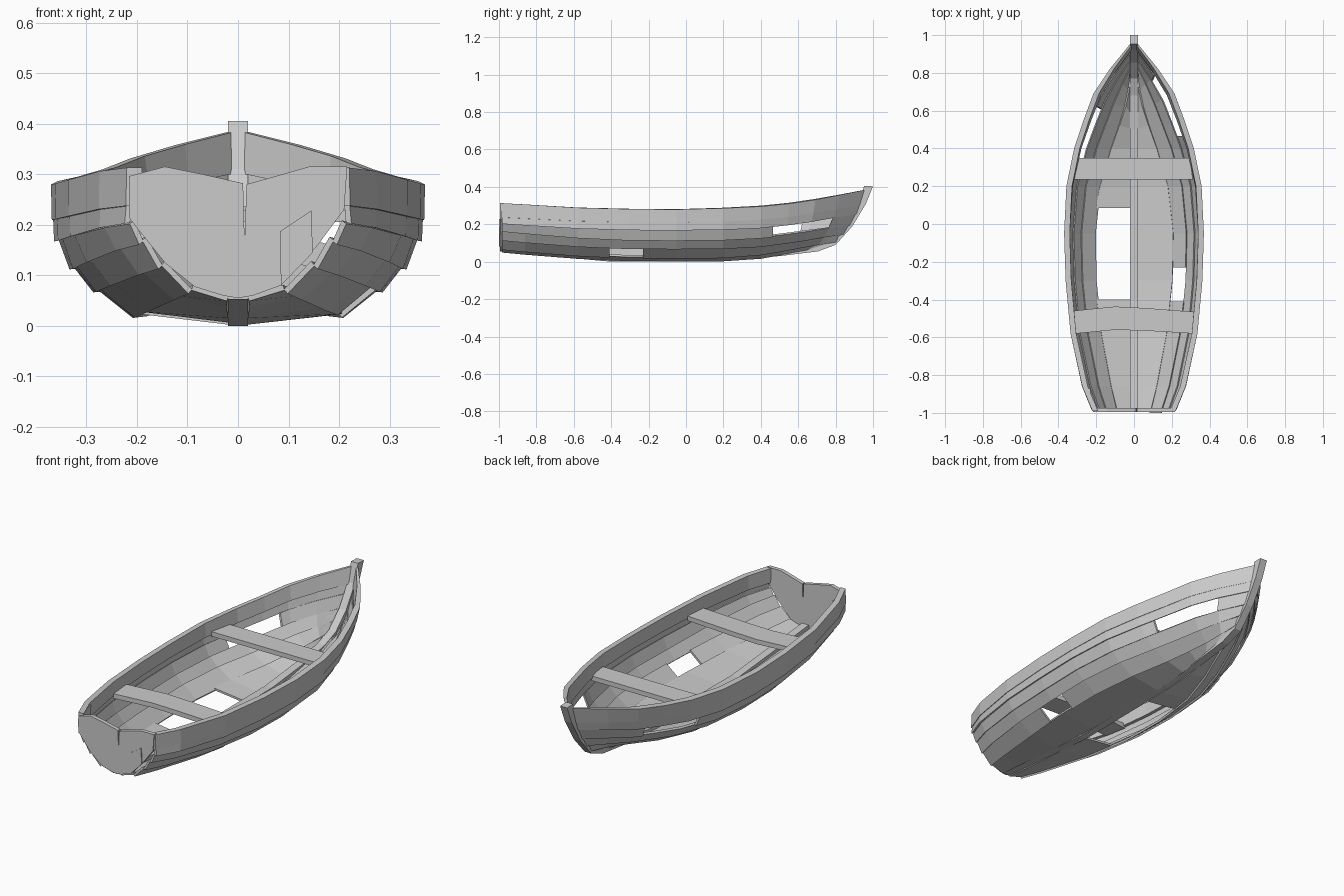
import bpy, bmesh
from mathutils import Vector

if "Cube" in bpy.data.objects:
    bpy.data.objects.remove(bpy.data.objects["Cube"])

def table(rows, y):
    """Linear interpolation through (y, value...) rows."""
    if y <= rows[0][0]:
        return rows[0][1:]
    for a, b in zip(rows, rows[1:]):
        if y <= b[0]:
            t = (y - a[0]) / (b[0] - a[0])
            return [p + (q - p) * t for p, q in zip(a[1:], b[1:])]
    return rows[-1][1:]

# Hull stations: y, half width, bottom z, sheer z
STATIONS = [(-.99, .208, .060, .313), (-.86, .262, .048, .306), (-.58, .324, .026, .289),
            (-.3, .350, .012, .282), (-.05, .358, .012, .280), (.2, .346, .013, .287),
            (.4, .305, .026, .297), (.55, .255, .044, .312), (.69, .202, .058, .333),
            (.82, .117, .064, .358), (.95, .014, .066, .384)]
# Plank-line profiles as fractions of half width and of height
STERN = [.09, .40, .67, .85, .97, 1, 1], [0, .08, .26, .45, .58, .70, 1]
MID = [.04, .55, .76, .88, .96, .99, 1], [0, .08, .26, .41, .60, .74, 1]
BOW = [.06, .20, .50, .72, .86, .94, 1], [0, .12, .25, .40, .59, .74, 1]
STEM_Y = [.72, .80, .84, .875, .91, .93, .955]

def line(k, y):
    """Point on plank line k (0 keel .. 6 sheer)."""
    w, zb, zt = table(STATIONS, y)
    rows = [(s, p[0][k], p[1][k]) for s, p in
            ((-1, STERN), (-.4, MID), (.1, MID), (.7, BOW))]
    fx, fz = table(rows, y)
    yy = y if y < .45 else .45 + (y - .45) * (STEM_Y[k] - .45) / .5
    return Vector((max(w * fx, .012), yy, zb + (zt - zb) * fz))

def param(k, y):
    """Station parameter for a real y on line k."""
    return y if y < .45 else .45 + (y - .45) * .5 / (STEM_Y[k] - .45)

def make(name, verts, faces):
    bm = bmesh.new()
    vs = [bm.verts.new(v) for v in verts]
    for f in faces:
        bm.faces.new([vs[i] for i in f])
    bmesh.ops.recalc_face_normals(bm, faces=bm.faces)
    me = bpy.data.meshes.new(name)
    bm.to_mesh(me)
    bm.free()
    ob = bpy.data.objects.new(name, me)
    bpy.context.collection.objects.link(ob)
    return ob

def plank(name, k, side, y0, y1, inner=0, outer=.011, lap=.010):
    ys = [y0] + [s[0] for s in STATIONS if y0 + .01 < s[0] < y1 - .01] + [y1]
    verts, faces = [], []
    for y in ys:
        a, b = line(k, y), line(k + 1, y)
        d = b - a
        n = Vector((d.z, 0, -d.x)).normalized()
        s = 1 if y < .7 else 1 - .6 * (y - .7) / .25
        top = b + d * .06 if k < 5 else b
        for p, o in ((a, outer + lap), (top, outer), (top, inner), (a, inner + lap)):
            q = p + n * o * s
            verts.append((q.x * side, q.y, max(q.z, .002)))
    for i in range(len(ys) - 1):
        for j in range(4):
            m = (j + 1) % 4
            faces.append((4 * i + j, 4 * i + m, 4 * i + 4 + m, 4 * i + 4 + j))
    e = len(verts) - 4
    faces += [(0, 1, 2, 3), (e, e + 1, e + 2, e + 3)]
    return make(name, verts, faces)

def prism(name, pts, axis, lo, hi):
    """Extrude a 2D outline along one axis."""
    def put(p, h):
        return [(h, *p), (p[0], h, p[1]), (*p, h)][axis]
    n = len(pts)
    verts = [put(p, lo) for p in pts] + [put(p, hi) for p in pts]
    faces = [tuple(range(n)), tuple(range(n, 2 * n))]
    faces += [(i, (i + 1) % n, n + (i + 1) % n, n + i) for i in range(n)]
    return make(name, verts, faces)

# Clinker planks, with missing lengths in some of them
GAPS = {(0, -1): (-.40, .085), (1, 1): (-.41, -.23),
        (3, 1): (.465, .76), (3, -1): (.32, .61)}
for side, word in ((1, "right"), (-1, "left")):
    for k in range(5):
        name = f"{word}_plank_{k + 1}"
        lap = 0 if k == 0 else .010
        if (k, side) in GAPS:
            g0, g1 = (param(k, g) for g in GAPS[k, side])
            plank(name + "_aft", k, side, -.985, g0, lap=lap)
            plank(name + "_fore", k, side, g1, .95, lap=lap)
        else:
            plank(name, k, side, -.985, .95, lap=lap)
    # Thick gunwale rail
    plank(f"{word}_gunwale", 5, side, -.99, .95, inner=-.018, outer=.012, lap=.002)

# Keel and stem as one swept bar
OUTER = [(-.985, .052), (-.4, 0), (.25, 0.006), (.5, .03), (.705, .055), (.80, .09),
         (.89, .19), (.962, .31), (1, .403)]
INNER = [(.952, .405), (.925, .31), (.855, .2), (.77, .12), (.68, .085), (.5, .055),
         (.25, .03), (-.4, .027), (-.985, .078)]
verts, faces = [], []
for (y0, z0), (y1, z1) in zip(OUTER, reversed(INNER)):
    verts += [(-.02, y0, z0), (.02, y0, z0), (.02, y1, z1), (-.02, y1, z1)]
for i in range(len(OUTER) - 1):
    faces += [(4 * i + j, 4 * i + (j + 1) % 4, 4 * i + 4 + (j + 1) % 4, 4 * i + 4 + j)
              for j in range(4)]
e = len(verts) - 4
faces += [(0, 1, 2, 3), (e, e + 1, e + 2, e + 3)]
make("keel_and_stem", verts, faces)

# Transom with a dipped, split top edge
TRANSOM = [(0, .055), (.03, .06), (.085, .08), (.158, .16), (.21, .23), (.216, .315),
           (.14, .315), (.07, .295), (.017, .28), (.013, .17), (.010, .282), (-.07, .30),
           (-.145, .315), (-.216, .296), (-.215, .213), (-.144, .124), (-.085, .077),
           (-.03, .06)]
prism("transom", TRANSOM, 1, -.995, -.975)
prism("transom_patch", [(.085, .08), (.148, .145), (.145, .228), (.083, .187)], 1, -1, -.99)

# Loose splinter beside the left rail near the stern
prism("left_splinter", [(-.255, .245), (-.235, .25), (-.23, .30), (-.255, .303)], 1, -.90, -.87)

# Seats spanning the hull
prism("fore_seat", [(-.315, .235), (.312, .235), (.295, .35), (-.30, .35)], 2, .212, .236)
prism("aft_seat", [(-.305, -.58), (-.10, -.56), (.06, -.565), (.315, -.58), (.318, -.465),
                   (.06, -.445), (-.10, -.437), (-.328, -.46)], 2, .205, .229)
